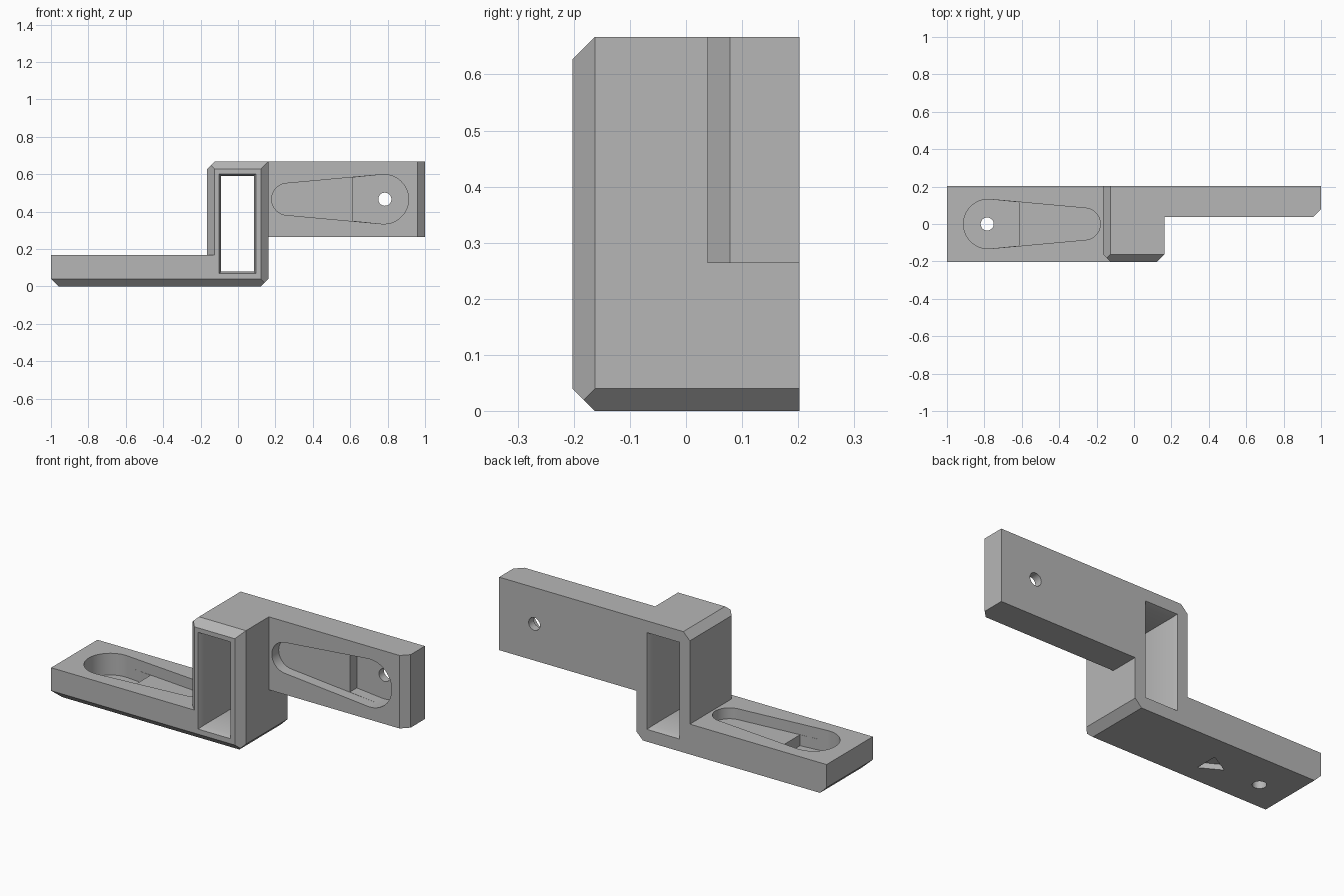
import bpy, bmesh, math
from mathutils import Vector, Matrix

cube = bpy.data.objects.get("Cube")
if cube:
    bpy.data.objects.remove(cube, do_unlink=True)

GREY = (0.47, 0.47, 0.47, 1)
mat = bpy.data.materials.new("plain_grey")
mat.use_nodes = True
mat.diffuse_color = GREY
mat.node_tree.nodes["Principled BSDF"].inputs["Base Color"].default_value = GREY

CHAMFER = 0.04


def finish(bm, name):
    bmesh.ops.recalc_face_normals(bm, faces=bm.faces[:])
    mesh = bpy.data.meshes.new(name)
    bm.to_mesh(mesh)
    bm.free()
    mesh.materials.append(mat)
    ob = bpy.data.objects.new(name, mesh)
    bpy.context.collection.objects.link(ob)
    return ob


def chamfered_box(name, lo, hi, chamfers=()):
    """Box with each edge in chamfers (named by its two outward axes) cut off."""
    lo, hi = Vector(lo), Vector(hi)
    bm = bmesh.new()
    bmesh.ops.create_cube(bm, size=1, matrix=Matrix.Translation((lo + hi) / 2)
                          @ Matrix.Diagonal((*(hi - lo), 1)))
    for n in map(Vector, chamfers):
        corner = Vector([h if d > 0 else l for l, h, d in zip(lo, hi, n)])
        n.normalize()
        cut = bmesh.ops.bisect_plane(
            bm, geom=bm.verts[:] + bm.edges[:] + bm.faces[:], dist=1e-6,
            plane_co=corner - n * CHAMFER / math.sqrt(2), plane_no=n, clear_outer=True)
        edges = [e for e in cut["geom_cut"] if isinstance(e, bmesh.types.BMEdge)]
        bmesh.ops.edgenet_fill(bm, edges=edges)
    return finish(bm, name)


def loft(name, sections):
    """Closed solid through matching rings of points."""
    bm = bmesh.new()
    rings = [[bm.verts.new(p) for p in s] for s in sections]
    for a, b in zip(rings, rings[1:]):
        for i in range(len(a)):
            j = (i + 1) % len(a)
            bm.faces.new((a[i], a[j], b[j], b[i]))
    bm.faces.new(rings[0])
    bm.faces.new(rings[-1])
    return finish(bm, name)


def combine(target, tool, operation):
    mod = target.modifiers.new(operation, "BOOLEAN")
    mod.operation, mod.solver, mod.object = operation, "EXACT", tool
    bpy.context.view_layer.objects.active = target
    bpy.ops.object.modifier_apply(modifier=mod.name)
    bpy.data.objects.remove(tool, do_unlink=True)


def arc(cx, r, start, end, steps=24):
    return [(cx + r * math.cos(start + (end - start) * i / steps),
             r * math.sin(start + (end - start) * i / steps)) for i in range(steps + 1)]


# Pocket outline: two unequal circles joined by tangents, u runs along the arm
BIG, SMALL, R_BIG, R_SMALL = 0.78, 0.265, 0.132, 0.085
tangent = math.acos((R_BIG - R_SMALL) / (BIG - SMALL))
big_arc = arc(BIG, R_BIG, tangent - math.pi, math.pi - tangent)
teardrop = arc(BIG, R_BIG, tangent - math.pi, math.pi - tangent)
teardrop = (arc(BIG, R_BIG, -math.pi + tangent, math.pi - tangent)
            + arc(SMALL, R_SMALL, math.pi - tangent, math.pi + tangent))
STEP = 0.615
half = R_BIG - 0.011
deep = [(STEP, -half + 0.005)] + big_arc + [(STEP, half - 0.005)]


def cut_arm(body, place):
    """Pocket, deeper round end and screw hole; place maps (u, v, depth) to space."""
    hole = arc(0.785, 0.035, 0, 2 * math.pi, 32)[:-1]
    for name, outline, top, bottom in (("pocket", teardrop, -0.05, 0.06),
                                       ("deep_end", deep, -0.05, 0.12),
                                       ("screw_hole", hole, -0.05, 0.3)):
        tool = loft(name, [[place(u, v, d) for u, v in outline] for d in (top, bottom)])
        combine(body, tool, "DIFFERENCE")


def slot_ring(y, grow):
    x0, x1, z0, z1 = -0.09 - grow, 0.085 + grow, 0.08 - grow, 0.59 + grow
    return [(x0, y, z0), (x1, y, z0), (x1, y, z1), (x0, y, z1)]


# Central block and the two arms
F, B, T, L, R = (0, -1, 0), (0, 0, -1), (0, 0, 1), (-1, 0, 0), (1, 0, 0)


def edge(a, b):
    return tuple(p + q for p, q in zip(a, b))


bracket = chamfered_box("bracket", (-0.165, -0.202, 0), (0.162, 0.202, 0.667),
                        [edge(F, L), edge(F, R), edge(F, T), edge(F, B),
                         edge(L, T), edge(R, B)])
flat_arm = chamfered_box("flat_arm", (-1, -0.202, 0), (0, 0.202, 0.167),
                         [edge(F, B), edge(L, B)])
upright_arm = chamfered_box("upright_arm", (0, 0.038, 0.264), (1, 0.202, 0.667),
                            [edge(F, R)])
combine(bracket, flat_arm, "UNION")
combine(bracket, upright_arm, "UNION")

# Through slot with flared mouths
slot = loft("slot", [slot_ring(-0.232, 0.024), slot_ring(-0.172, 0),
                     slot_ring(0.172, 0), slot_ring(0.232, 0.024)])
combine(bracket, slot, "DIFFERENCE")

# Arm pockets and screw holes
cut_arm(bracket, lambda u, v, d: (-u, v, 0.167 - d))
cut_arm(bracket, lambda u, v, d: (u, 0.038 + d, 0.466 + v))

# Triangular mark under the flat arm
mark = loft("mark", [[(-0.45, -0.065, z), (-0.45, 0.065, z), (-0.565, 0, z)]
                     for z in (-0.05, 0.03)])
combine(bracket, mark, "DIFFERENCE")

bpy.ops.object.select_all(action="DESELECT")
bracket.select_set(True)
bpy.context.view_layer.objects.active = bracket
bpy.ops.object.shade_smooth_by_angle(angle=math.radians(30))
